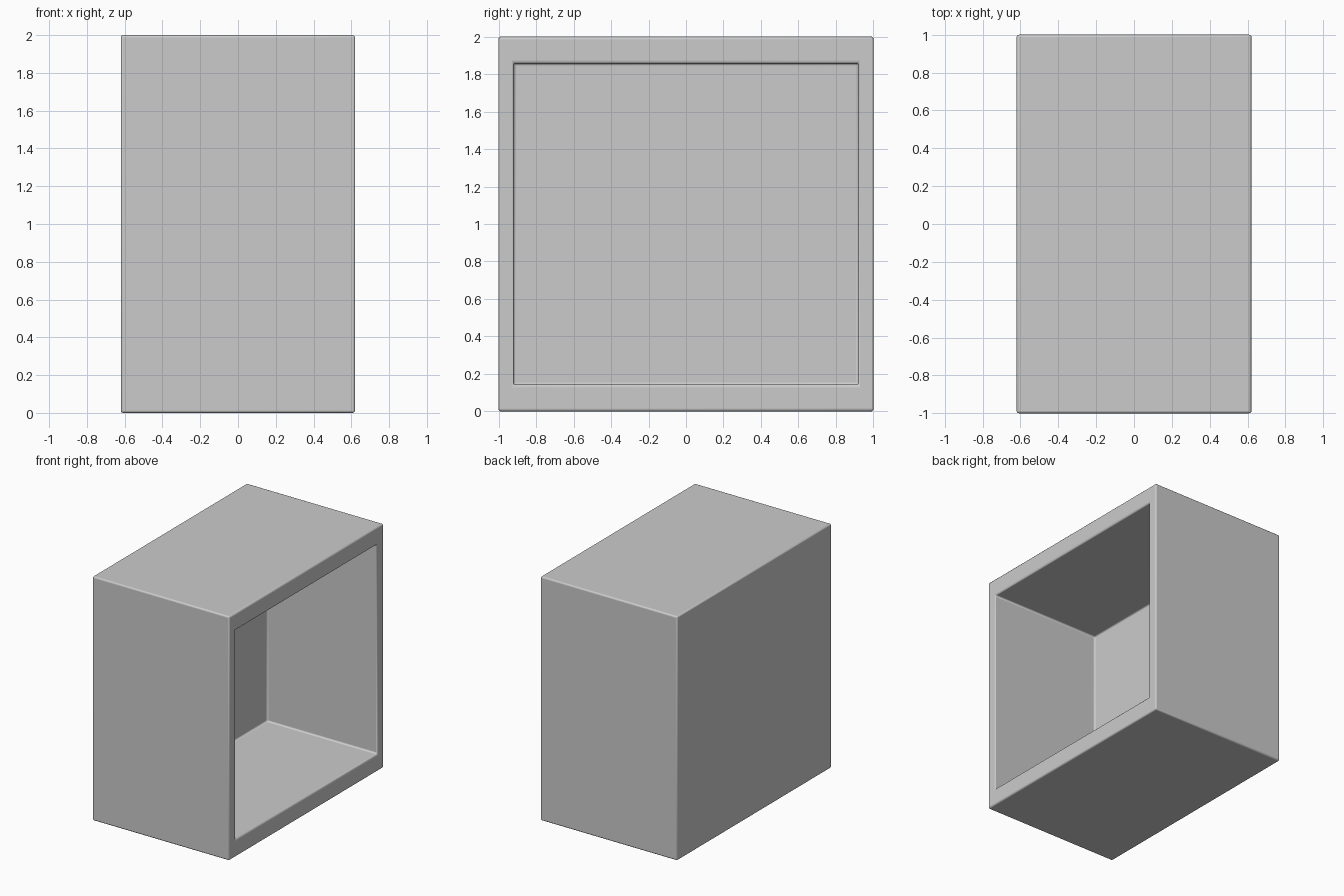
import bpy, bmesh
from mathutils import Vector

if "Cube" in bpy.data.objects:
    bpy.data.objects.remove(bpy.data.objects["Cube"])

HX, HY, HZ = 0.62, 1.0, 1.0        # half sizes of the outer box
OPEN_Y, OPEN_Z = 0.92, 0.857       # half sizes of the opening
DEPTH = 1.0                        # depth of the cavity

# Outer box
bm = bmesh.new()
bmesh.ops.create_cube(bm, size=2)
bmesh.ops.scale(bm, vec=(HX, HY, HZ), verts=bm.verts)
bmesh.ops.translate(bm, vec=(0, 0, HZ), verts=bm.verts)
bm.normal_update()

# Frame rim on the open side
mouth = max(bm.faces, key=lambda f: f.normal.x)
bmesh.ops.inset_individual(bm, faces=[mouth], thickness=0.05)
for v in mouth.verts:
    v.co.y = OPEN_Y if v.co.y > 0 else -OPEN_Y
    v.co.z = HZ + (OPEN_Z if v.co.z > HZ else -OPEN_Z)

# Cavity pushed inward
back = bmesh.ops.extrude_discrete_faces(bm, faces=[mouth])["faces"][0]
bmesh.ops.translate(bm, vec=Vector((-DEPTH, 0, 0)), verts=back.verts)
bmesh.ops.recalc_face_normals(bm, faces=bm.faces)

mesh = bpy.data.meshes.new("open_box_shelf")
bm.to_mesh(mesh)
bm.free()
box = bpy.data.objects.new("open_box_shelf", mesh)
bpy.context.collection.objects.link(box)

# Softened edges inside and out
bevel = box.modifiers.new("soft_edges", "BEVEL")
bevel.width = 0.012
bevel.segments = 3
bevel.limit_method = "ANGLE"

bpy.context.view_layer.objects.active = box
box.select_set(True)
bpy.ops.object.shade_smooth_by_angle()
